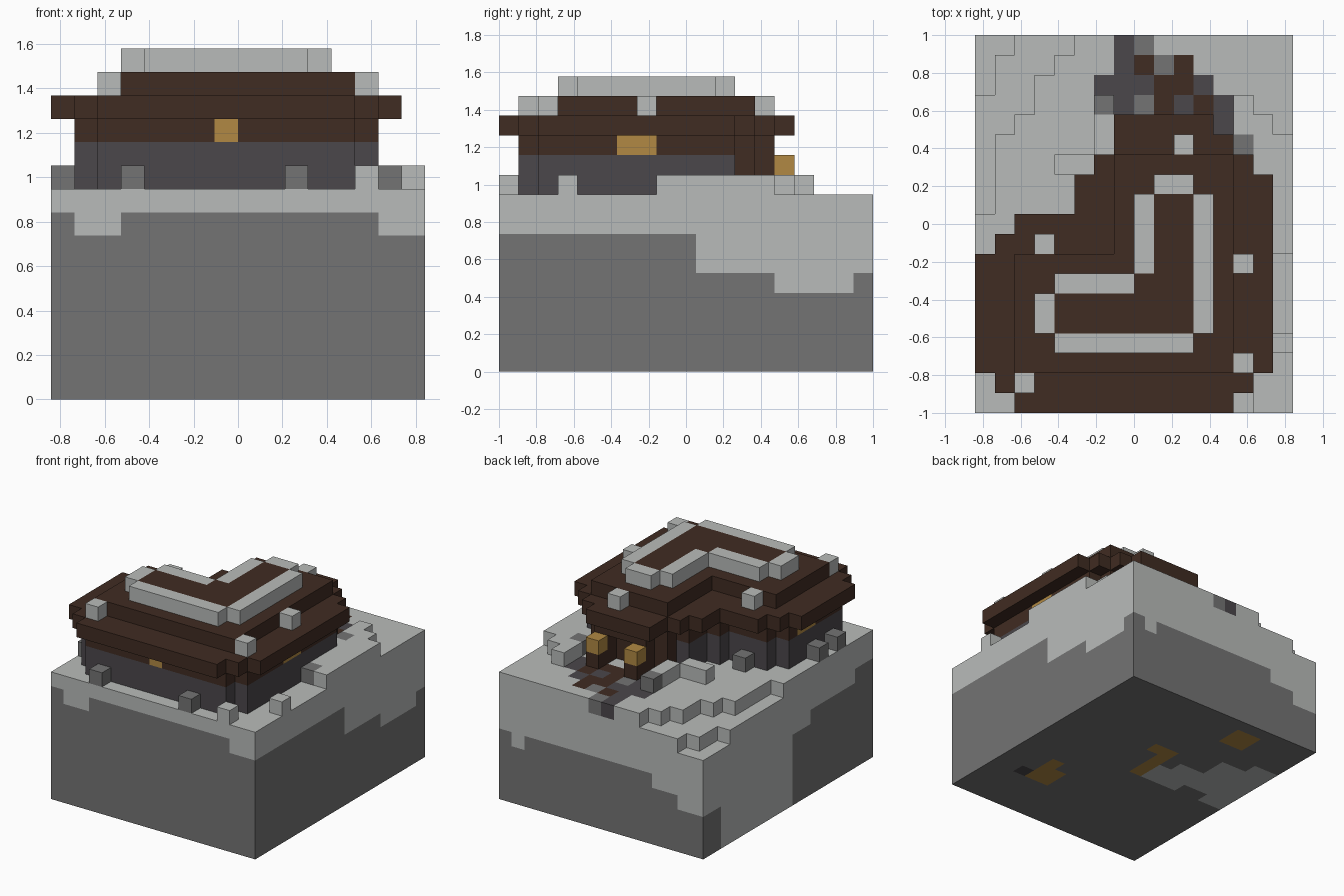
import bpy
import bmesh

cube = bpy.data.objects.get("Cube")
if cube:
    bpy.data.objects.remove(cube, do_unlink=True)

NX, NY = 16, 19
U = 2 / NY  # block size


def make_material(name, rgb):
    mat = bpy.data.materials.new(name)
    mat.use_nodes = True
    mat.diffuse_color = (*rgb, 1)
    bsdf = mat.node_tree.nodes["Principled BSDF"]
    bsdf.inputs["Base Color"].default_value = (*rgb, 1)
    bsdf.inputs["Roughness"].default_value = 0.9
    return mat


MATERIALS = [
    make_material("snow", (0.485, 0.50, 0.49)),
    make_material("grey stone", (0.174, 0.174, 0.174)),
    make_material("dark stone", (0.07, 0.063, 0.07)),
    make_material("dark wood", (0.051, 0.025, 0.016)),
    make_material("amber glow", (0.44, 0.25, 0.056)),
]
SNOW, STONE, DARK, WOOD, GLOW = range(len(MATERIALS))

# Corner offsets of a block's six faces, keyed by outward direction
SIDES = {
    (1, 0, 0): [(1, 0, 0), (1, 1, 0), (1, 1, 1), (1, 0, 1)],
    (-1, 0, 0): [(0, 0, 0), (0, 0, 1), (0, 1, 1), (0, 1, 0)],
    (0, 1, 0): [(0, 1, 0), (0, 1, 1), (1, 1, 1), (1, 1, 0)],
    (0, -1, 0): [(0, 0, 0), (1, 0, 0), (1, 0, 1), (0, 0, 1)],
    (0, 0, 1): [(0, 0, 1), (1, 0, 1), (1, 1, 1), (0, 1, 1)],
    (0, 0, -1): [(0, 0, 0), (0, 1, 0), (1, 1, 0), (1, 0, 0)],
}


def block_object(name, cells, colour):
    """Mesh the outer skin of a set of blocks; colour is an index or a rule."""
    bm = bmesh.new()
    corners = {}
    for cell in sorted(cells):
        for side, offsets in SIDES.items():
            if tuple(c + s for c, s in zip(cell, side)) in cells:
                continue
            ring = []
            for off in offsets:
                p = tuple(c + o for c, o in zip(cell, off))
                if p not in corners:
                    corners[p] = bm.verts.new(((p[0] - NX / 2) * U, (p[1] - NY / 2) * U, p[2] * U))
                ring.append(corners[p])
            face = bm.faces.new(ring)
            face.material_index = colour(cell, side) if callable(colour) else colour
    mesh = bpy.data.meshes.new(name)
    bm.to_mesh(mesh)
    bm.free()
    for mat in MATERIALS:
        mesh.materials.append(mat)
    obj = bpy.data.objects.new(name, mesh)
    bpy.context.collection.objects.link(obj)
    return obj


def box(i0, i1, j0, j1, k0, k1=None):
    """Blocks filling an inclusive range."""
    k1 = k0 if k1 is None else k1
    return {(i, j, k) for i in range(i0, i1 + 1)
            for j in range(j0, j1 + 1) for k in range(k0, k1 + 1)}


def inside(cell, *boxes):
    return any(cell in box(*b, cell[2]) for b in boxes)


# Ground: solid block with a stepped dip in one back corner
ground = box(0, NX - 1, 0, NY - 1, 0, 8)
for reach, row in zip((1, 1, 1, 1, 2, 3, 3, 4, 5), range(10, NY)):
    ground -= box(0, reach - 1, row, row, 8)
ground -= box(0, 0, 16, 18, 7) | box(1, 1, 18, 18, 7)

# Lowest snowy layer along each outer side
SNOW_LINE = {
    (0, -1, 0): [8] + [7] * 2 + [8] * 11 + [7] * 2,
    (1, 0, 0): [7] * 10 + [5] * 4 + [4] * 4 + [5],
    (0, 1, 0): [3] * 2 + [4] * 2 + [5] * 10 + [4, 5],
    (-1, 0, 0): [7] * 2 + [6] * 5 + [5] * 2 + [0] * 8 + [3] * 2,
}

# Path at the back, one letter per block, from the back edge forward
PATH = [".DS....", ".DWSW..", "DDDWWD.", "SDSWDWD", ".DDWWDD"]
LETTER = {"D": DARK, "S": STONE, "W": WOOD, ".": SNOW}


def path_colour(i, j):
    row, col = NY - 1 - j, i - 6
    if row < len(PATH) and 0 <= col < len(PATH[0]):
        return LETTER[PATH[row][col]]
    return SNOW


def ground_colour(cell, side):
    i, j, k = cell
    if side[2] > 0:
        return path_colour(i, j)
    if side[2] < 0:
        if inside(cell, (4, 5, 16, 17), (7, 7, 9, 12), (8, 8, 12, 12), (11, 12, 4, 5), (12, 12, 6, 6)):
            return GLOW
        if cell == (13, 4, 0):
            return DARK
        snowy = inside(cell, (0, 3, 10, 13), (0, 1, 9, 14), (4, 5, 9, 11), (6, 7, 9, 10))
        return SNOW if snowy else STONE
    at_edge = (i + side[0], j + side[1])
    if 0 <= at_edge[0] < NX and 0 <= at_edge[1] < NY:
        return SNOW
    if side[1] > 0 and k == 8:
        return path_colour(i, j)
    return SNOW if k >= SNOW_LINE[side][j if side[0] else i] else STONE


block_object("snowy_ground", ground, ground_colour)

# Loose boulders and snow drifts around the house
boulders = {(3, 0), (10, 0), (0, 3), (0, 5), (3, 9), (6, 15), (13, 13), (14, 8)}
block_object("boulders", {(i, j, 9) for i, j in boulders}, STONE)
drifts = (box(14, 15, 8, 13, 9) | box(13, 14, 12, 14, 9) | box(13, 13, 15, 15, 9)
          | box(13, 13, 0, 0, 9) | box(15, 15, 3, 3, 9)
          | box(4, 5, 12, 12, 9) | box(6, 6, 13, 14, 9))
block_object("snow_drifts", {c for c in drifts if c[:2] not in boulders}, SNOW)

# Eaves outline: first and last block of each row, front to back
EAVES = ([(2, 12), (1, 13)] + [(0, 14)] * 6 + [(1, 14), (2, 14)]
         + [(5, 14)] * 2 + [(6, 13), (7, 12), (7, 11)])
eaves = {(i, j) for j, (a, b) in enumerate(EAVES) for i in range(a, b + 1)}
# The walls stand one block inside the eaves
footprint = {(i, j) for i, j in eaves
             if {(i + 1, j), (i - 1, j), (i, j + 1), (i, j - 1)} <= eaves}
walls = {(i, j, k) for i, j in footprint for k in (9, 10, 11)}
walls -= box(9, 10, 13, 13, 9, 10)  # doorway


def wall_colour(cell, side):
    i, j, k = cell
    if k == 11:
        windows = ((7, 7, 1, 1), (13, 13, 6, 7), (1, 1, 5, 6))
        return GLOW if inside(cell, *windows) else WOOD
    return WOOD if j > 11 else DARK


block_object("walls", walls, wall_colour)

# Porch posts carrying lanterns
for name, i in (("left", 11), ("right", 8)):
    block_object(name + "_post", {(i, 14, 9)}, WOOD)
    block_object(name + "_lantern", {(i, 14, 10)}, GLOW)

# Roof tiers, with a snow rim around the flush top tier
block_object("roof_eaves", {(i, j, 12) for i, j in eaves}, WOOD)
upper = box(2, 12, 2, 7, 13) | box(7, 12, 8, 12, 13)
block_object("roof_upper", upper, WOOD)
ridge = box(4, 10, 4, 5, 14) | box(8, 10, 6, 6, 14) | box(9, 10, 7, 10, 14)
block_object("roof_top", ridge, WOOD)
rim = (box(4, 10, 3, 3, 14) | box(3, 3, 4, 5, 14) | box(4, 7, 6, 6, 14)
       | box(8, 8, 7, 10, 14) | box(9, 10, 11, 11, 14) | box(11, 11, 4, 10, 14))
block_object("roof_snow_rim", rim, SNOW)
lumps = {(2, 1), (13, 2), (13, 7), (3, 8), (10, 13)}
block_object("roof_snow_lumps", {(i, j, 13) for i, j in lumps}, SNOW)
